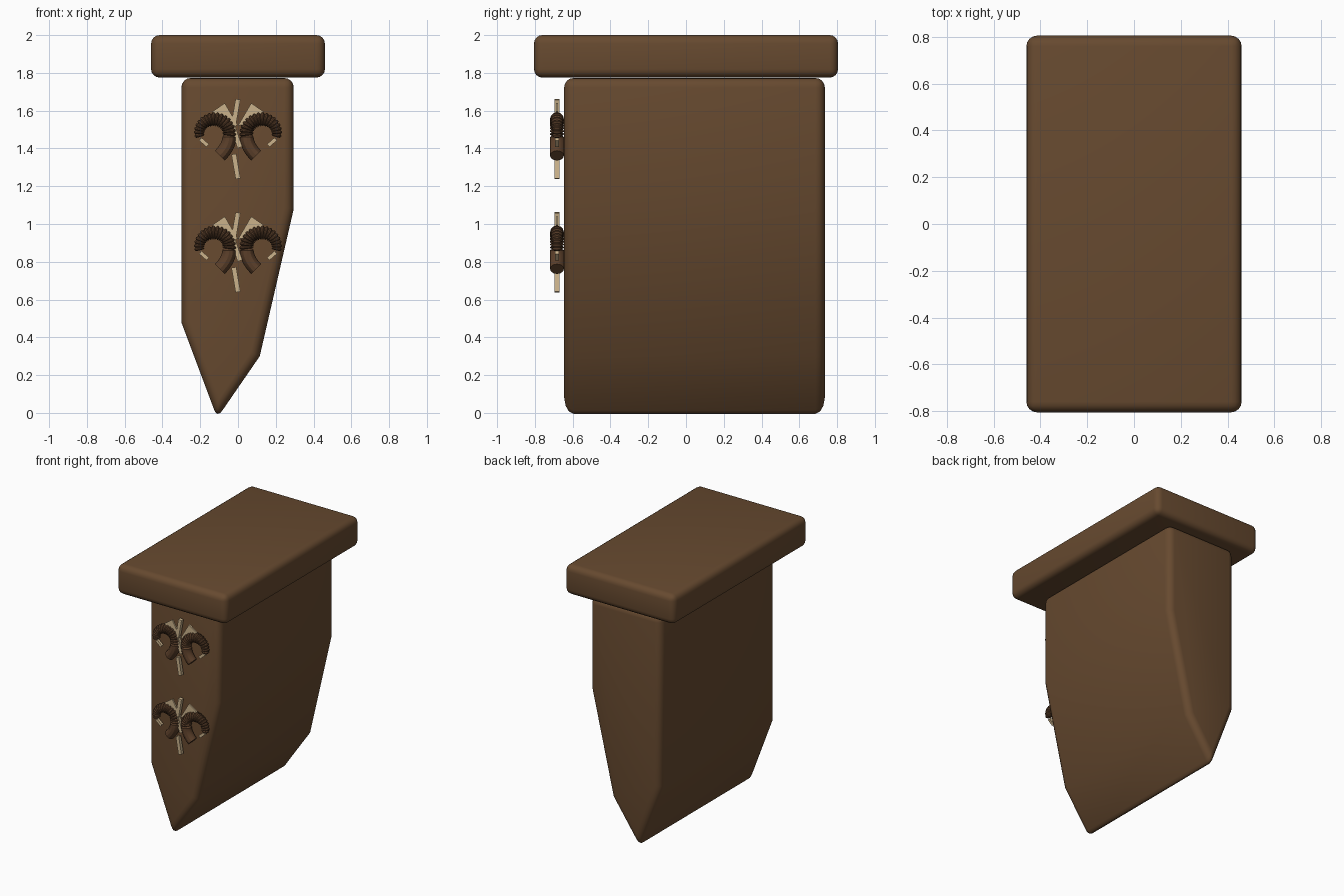
import bpy, bmesh, math
from mathutils import Vector

if "Cube" in bpy.data.objects:
    bpy.data.objects.remove(bpy.data.objects["Cube"])


def material(name, rgb):
    m = bpy.data.materials.new(name)
    m.diffuse_color = (*rgb, 1)
    m.use_nodes = True
    m.node_tree.nodes["Principled BSDF"].inputs["Base Color"].default_value = m.diffuse_color
    return m


WOOD = material("dark wood", (0.135, 0.068, 0.029))
HORN = material("horn brown", (0.105, 0.050, 0.023))
BONE = material("bone cream", (0.60, 0.45, 0.26))


def finish(bm, name, mat, angle=None):
    bmesh.ops.recalc_face_normals(bm, faces=bm.faces)
    me = bpy.data.meshes.new(name)
    bm.to_mesh(me)
    bm.free()
    ob = bpy.data.objects.new(name, me)
    bpy.context.collection.objects.link(ob)
    me.materials.append(mat)
    if angle is not None:
        bpy.ops.object.select_all(action='DESELECT')
        ob.select_set(True)
        bpy.context.view_layer.objects.active = ob
        bpy.ops.object.shade_smooth_by_angle(angle=math.radians(angle))
    return ob


def prism(name, pts, y0, y1, mat, bevel=0, angle=None):
    """Extrude an xz outline from y0 to y1, rounding its sharp edges."""
    bm = bmesh.new()
    face = bm.faces.new([bm.verts.new((x, y0, z)) for x, z in pts])
    ext = bmesh.ops.extrude_face_region(bm, geom=[face])
    for v in ext["geom"]:
        if isinstance(v, bmesh.types.BMVert):
            v.co.y = y1
    bmesh.ops.recalc_face_normals(bm, faces=bm.faces)
    if bevel:
        edges = [e for e in bm.edges if e.calc_face_angle(0) > math.radians(30)]
        bmesh.ops.bevel(bm, geom=edges, offset=bevel, segments=4, profile=0.5,
                        affect='EDGES', clamp_overlap=True)
    return finish(bm, name, mat, angle)


def bar(name, a, b, width, y, depth):
    """Thin straight strip between two xz points."""
    a, b = Vector(a), Vector(b)
    d = (b - a).normalized()
    n = Vector((-d.y, d.x)) * width / 2
    return prism(name, [a + n, b + n, b - n, a - n], y - depth / 2, y + depth / 2, BONE)


def horn(name, side, cz, y):
    """Curled tube with ribs on most of its length and a smooth blunt end."""
    rings, sides = 64, 12
    bm = bmesh.new()
    loops = []
    for i in range(rings + 1):
        t = i / rings
        if t < 0.8:
            a = math.radians(195 - 205 * t / 0.8)
            p = Vector((-0.125 + 0.08 * math.cos(a), cz + 0.075 * math.sin(a)))
            d = Vector((math.sin(a), -math.cos(a)))
        else:
            s = (t - 0.8) / 0.2
            a = math.radians(-10)
            start = Vector((-0.125 + 0.08 * math.cos(a), cz + 0.075 * math.sin(a)))
            p = start + Vector((-0.055 * s * s + 0.005 * s, -0.105 * s))
            d = Vector((-0.11 * s + 0.005, -0.105)).normalized()
        r = 0.025 + 0.012 * min(1, t * 2.5)
        if t < 0.8 and i % 3 == 0:
            r *= 0.76
        n = Vector((-d.y, d.x))
        ring = []
        for k in range(sides):
            u = math.tau * k / sides
            q = p + n * r * math.cos(u)
            ring.append(bm.verts.new((-side * q.x, y + r * math.sin(u), q.y)))
        loops.append(ring)
    for r0, r1 in zip(loops, loops[1:]):
        for k in range(sides):
            j = (k + 1) % sides
            bm.faces.new((r0[k], r0[j], r1[j], r1[k]))
    bm.faces.new(loops[0])
    bm.faces.new(loops[-1])
    return finish(bm, name, HORN, 30)


# Top slab
prism("top_slab", [(-0.46, 1.775), (0.46, 1.775), (0.46, 2.0), (-0.46, 2.0)],
      -0.805, 0.805, WOOD, 0.045, 180)

# Lopsided pointed body
prism("body", [(-0.3, 1.773), (0.295, 1.773), (0.295, 1.08), (0.115, 0.3),
               (-0.11, -0.027), (-0.3, 0.48)], -0.645, 0.735, WOOD, 0.05, 180)

# Two horned ornaments on the front
Y = -0.683
for i, cz in enumerate((1.45, 0.85)):
    tag = ("upper", "lower")[i]
    for side, sn in ((-1, "left"), (1, "right")):
        horn(f"{tag}_horn_{sn}", side, cz + 0.03, Y)
        # Feather plate
        pts = [(0.0, 0.07), (0.07, 0.19), (0.135, 0.145), (0.05, 0.08)]
        prism(f"{tag}_feather_{sn}", [(side * x, cz + z) for x, z in pts],
              Y - 0.006, Y + 0.006, BONE)
        # Pale tip curling inside the horn
        bar(f"{tag}_horn_tip_{sn}", (side * 0.2, cz), (side * 0.16, cz - 0.035), 0.02, Y, 0.02)
    # Central bone splinters
    bar(f"{tag}_upper_splinter", (-0.03, cz + 0.04), (0.0, cz + 0.21), 0.026, Y, 0.026)
    bar(f"{tag}_middle_splinter", (-0.025, cz + 0.06), (0.01, cz - 0.045), 0.026, Y, 0.026)
    bar(f"{tag}_lower_splinter", (-0.022, cz - 0.08), (0.0, cz - 0.21), 0.026, Y, 0.026)
